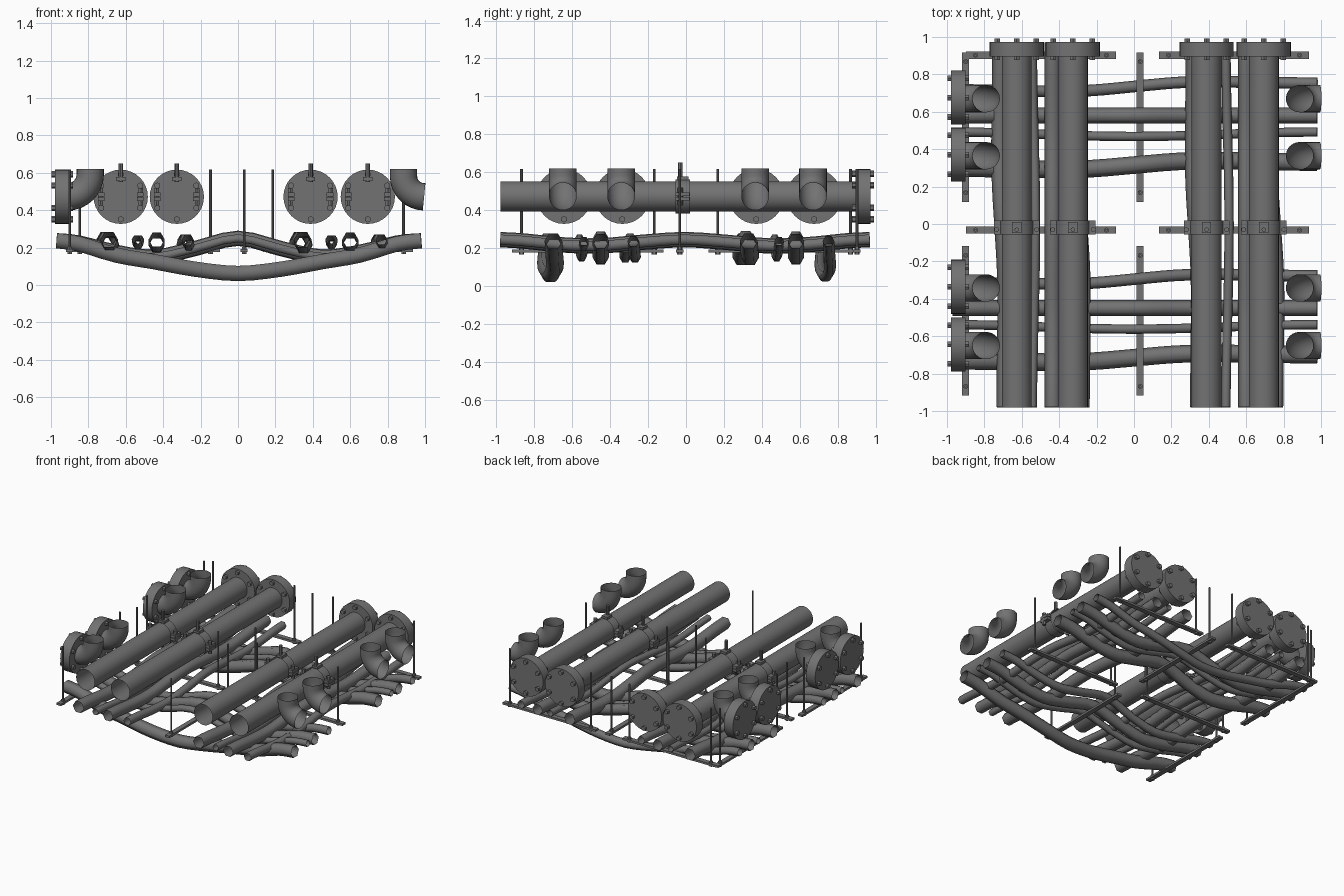
import bpy, bmesh, math
from mathutils import Vector, Matrix

if "Cube" in bpy.data.objects:
    bpy.data.objects.remove(bpy.data.objects["Cube"])

steel = bpy.data.materials.new("dark_steel")
steel.use_nodes = True
GREY = (0.17, 0.17, 0.17, 1)
steel.diffuse_color = GREY
steel.node_tree.nodes["Principled BSDF"].inputs["Base Color"].default_value = GREY

X, Y, Z = Vector((1, 0, 0)), Vector((0, 1, 0)), Vector((0, 0, 1))


def finish(bm, name, smooth=True):
    mesh = bpy.data.meshes.new(name)
    bm.to_mesh(mesh)
    bm.free()
    obj = bpy.data.objects.new(name, mesh)
    bpy.context.collection.objects.link(obj)
    mesh.materials.append(steel)
    if smooth:
        bpy.ops.object.select_all(action='DESELECT')
        obj.select_set(True)
        bpy.context.view_layer.objects.active = obj
        bpy.ops.object.shade_smooth_by_angle(angle=math.radians(65 if smooth == "soft" else 35))
    return obj


def add_box(bm, centre, size):
    bmesh.ops.create_cube(bm, size=1, matrix=Matrix.Translation(centre) @ Matrix.Diagonal((*size, 1)))


def add_cylinder(bm, start, end, radius, sides=24, caps=True):
    start, end = Vector(start), Vector(end)
    axis = end - start
    turn = axis.to_track_quat('Z', 'Y').to_matrix().to_4x4()
    bmesh.ops.create_cone(bm, cap_ends=caps, segments=sides, radius1=radius, radius2=radius,
                          depth=axis.length, matrix=Matrix.Translation((start + end) / 2) @ turn)


def sweep(bm, path, radius, sides, side_axis):
    """Open tube along a path, its rings kept level with side_axis."""
    rings = []
    for i, p in enumerate(path):
        tangent = (path[min(i + 1, len(path) - 1)] - path[max(i - 1, 0)]).normalized()
        up = tangent.cross(side_axis).normalized()
        side = up.cross(tangent).normalized()
        rings.append([bm.verts.new(p + radius * (math.cos(a) * side + math.sin(a) * up))
                      for a in (math.tau * k / sides for k in range(sides))])
    for a, b in zip(rings, rings[1:]):
        for k in range(sides):
            n = (k + 1) % sides
            bm.faces.new((a[k], a[n], b[n], b[k]))
    bmesh.ops.recalc_face_normals(bm, faces=bm.faces)


def spline(points, steps=3):
    """Smooth path through the given points."""
    pts = [points[0]] + points + [points[-1]]
    out = []
    for a, b, c, d in zip(pts, pts[1:], pts[2:], pts[3:]):
        for s in range(steps):
            t = s / steps
            out.append(0.5 * (2 * b + (c - a) * t + (2 * a - 5 * b + 4 * c - d) * t ** 2
                              + (3 * b - a - 3 * c + d) * t ** 3))
    return out + [points[-1]]


def flange(name, face, axis, radius=0.145):
    """Blind disc with six through bolts; face is the outer side, axis points outward."""
    face = Vector(face)
    bm = bmesh.new()
    add_cylinder(bm, face - axis * 0.078, face, radius, 32)
    side = axis.cross(Z)
    for k in range(6):
        a = math.radians(30 + 60 * k)
        c = face + 0.12 * (math.cos(a) * side + math.sin(a) * Z)
        add_cylinder(bm, c - axis * 0.096, c + axis * 0.02, 0.017, 6)
    finish(bm, name)


# Large straight pipes with end flanges and middle clamps
PIPE_Z = 0.472
for i, x in enumerate((-0.627, -0.327, 0.388, 0.694), 1):
    bm = bmesh.new()
    add_cylinder(bm, (x, -0.98, PIPE_Z), (x, 0.9, PIPE_Z), 0.08, 32, caps=False)
    finish(bm, f"main_pipe_{i}")
    flange(f"main_flange_{i}", (x, 0.973, PIPE_Z), Y)

    bm = bmesh.new()
    add_cylinder(bm, (x, -0.055, PIPE_Z), (x, 0.02, PIPE_Z), 0.09, 32, caps=False)
    for s in (-1, 1):
        add_box(bm, (x + s * 0.104, -0.018, PIPE_Z + 0.012), (0.035, 0.075, 0.02))
        add_box(bm, (x + s * 0.104, -0.018, PIPE_Z - 0.012), (0.035, 0.075, 0.02))
        add_cylinder(bm, (x + s * 0.108, -0.03, 0.425), (x + s * 0.108, -0.03, 0.52), 0.014, 6)
    add_cylinder(bm, (x, -0.03, 0.55), (x, -0.03, 0.65), 0.012, 8)
    add_box(bm, (x, -0.018, 0.567), (0.05, 0.06, 0.02))
    finish(bm, f"pipe_clamp_{i}")

# Upturned elbows on both sides, flanged on the right
for i, y in enumerate((0.67, 0.365, -0.342, -0.65), 1):
    for label, x_end, x_up in (("right", -0.91, -0.79), ("left", 0.995, 0.885)):
        bend = abs(x_end - x_up)
        out = math.copysign(1, x_end)
        path = [Vector((x_up, y, 0.62))]
        for k in range(9):
            a = math.radians(90) * k / 8
            path.append(Vector((x_end - out * bend * math.cos(a), y,
                                PIPE_Z + bend - bend * math.sin(a))))
        bm = bmesh.new()
        sweep(bm, path, 0.073, 24, Y)
        finish(bm, f"{label}_elbow_{i}")
    flange(f"side_flange_{i}", (-0.978, y + 0.006, PIPE_Z), -X)

# Lower bent conduits: offset in the set, radius, sway toward each end
SET = ((0.315, 0.047, 0.03), (0.48, 0.025, -0.012), (0.58, 0.043, 0), (0.735, 0.031, 0.033))
ALONG = (-0.97, -0.85, -0.65, -0.45, -0.23, 0, 0.23, 0.45, 0.65, 0.85, 0.98)
DOUBLE_DIP = (0.237, 0.225, 0.175, 0.15, 0.195, 0.25)
DEEP_SAG = (0.237, 0.22, 0.16, 0.125, 0.085, 0.062)


def sway(t, amount):
    if amount < 0:
        return amount * math.cos(t * math.pi)
    return amount * math.sin(max(-1, min(1, t / 0.45)) * math.pi / 2) * (1 - 0.5 * abs(t))


for group, shift in (("back", 0), ("front", -1.03)):
    for i, (offset, radius, amount) in enumerate(SET, 1):
        deep = (group, i) in (("front", 1), ("back", 4))
        heights = DEEP_SAG if deep else DOUBLE_DIP
        drop = 0.012 if (group, i) == ("back", 4) else 0
        path = [Vector((t, offset + shift + sway(t, amount),
                        heights[5 - abs(k - 5)] - drop * (1 - abs(t))))
                for k, t in enumerate(ALONG)]
        bm = bmesh.new()
        sweep(bm, spline(path), radius, 6, Y)
        finish(bm, f"{group}_cross_conduit_{i}", "soft")

for group, shift in (("left", 0.02), ("right", -1.015)):
    for i, (offset, radius, amount) in enumerate(SET, 1):
        path = [Vector((offset + shift - sway(t, amount * 0.7), t - 0.01,
                        0.232 + 0.012 * math.cos(t * 2 * math.pi) - 0.01 * math.sin(t * math.pi) ** 2))
                for t in ALONG]
        bm = bmesh.new()
        sweep(bm, spline(path), radius, 6, X)
        finish(bm, f"{group}_long_conduit_{i}", "soft")


# Trapeze hangers: a flat bar on two threaded rods with nuts
def hanger(name, centre, axis):
    centre = Vector(centre)
    bm = bmesh.new()
    across = Y if axis == X else X
    size = axis * 0.8 + across * 0.038 + Z * 0.016
    add_box(bm, centre, size)
    for s in (-1, 1):
        foot = centre + axis * s * 0.35
        add_cylinder(bm, foot - Z * 0.015, (foot.x, foot.y, 0.617), 0.007, 8)
        for dz in (-0.012, 0.014):
            add_cylinder(bm, foot + Z * (dz - 0.006), foot + Z * (dz + 0.006), 0.014, 6)
    finish(bm, name)


for label, y in (("middle", -0.033), ("back", 0.902)):
    hanger(f"{label}_right_hanger", (-0.497, y, 0.184), X)
    hanger(f"{label}_left_hanger", (0.535, y, 0.184), X)
for label, x in (("side", -0.9), ("centre", 0.033)):
    hanger(f"{label}_back_hanger", (x, 0.518, 0.184), Y)
    hanger(f"{label}_front_hanger", (x, -0.518, 0.184), Y)
